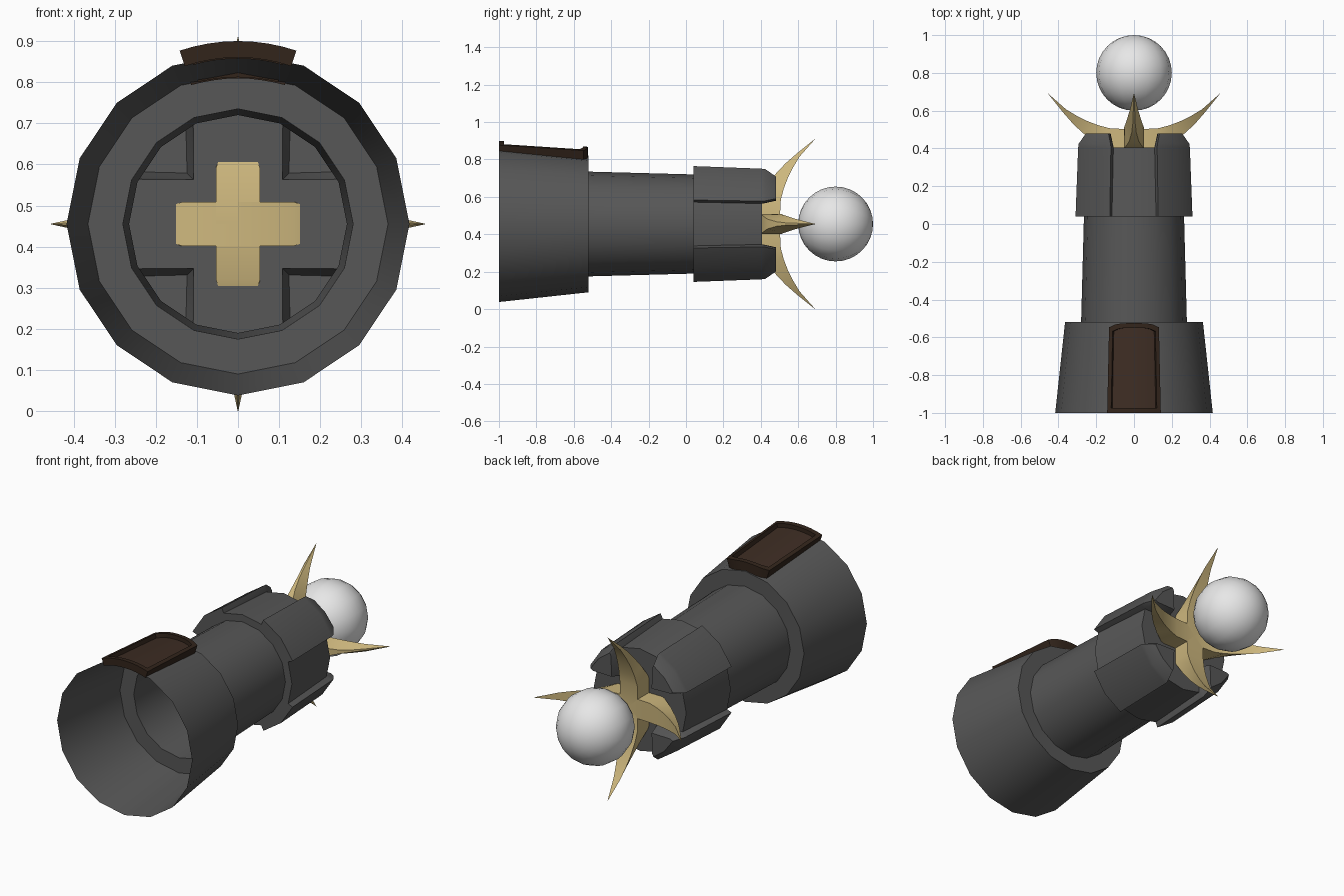
import bpy, bmesh, math

if "Cube" in bpy.data.objects:
    bpy.data.objects.remove(bpy.data.objects["Cube"])

CZ = 0.455  # height of the tower's lying axis


def material(name, rgb):
    m = bpy.data.materials.new(name)
    m.diffuse_color = (*rgb, 1)
    m.use_nodes = True
    m.node_tree.nodes["Principled BSDF"].inputs["Base Color"].default_value = m.diffuse_color
    return m


STONE = material("dark stone", (0.095, 0.095, 0.095))
GOLD = material("pale gold", (0.62, 0.48, 0.21))
WHITE = material("white orb", (0.8, 0.8, 0.8))
WOOD = material("brown wood", (0.047, 0.026, 0.017))
FRAME = material("dark wood", (0.032, 0.018, 0.011))


def finish(name, bm, mat, angle=30):
    bmesh.ops.remove_doubles(bm, verts=bm.verts, dist=1e-5)
    bmesh.ops.recalc_face_normals(bm, faces=bm.faces)
    me = bpy.data.meshes.new(name)
    bm.to_mesh(me)
    bm.free()
    ob = bpy.data.objects.new(name, me)
    bpy.context.collection.objects.link(ob)
    me.materials.append(mat)
    bpy.ops.object.select_all(action='DESELECT')
    ob.select_set(True)
    bpy.context.view_layer.objects.active = ob
    bpy.ops.object.shade_smooth_by_angle(angle=math.radians(angle))
    return ob


def polar(r, deg, y):
    a = math.radians(deg)
    return (r * math.cos(a), y, CZ + r * math.sin(a))


def bridge(bm, rings, closed=True):
    """Skin a list of equally long point rings with quads."""
    vs = [[bm.verts.new(p) for p in ring] for ring in rings]
    n = len(vs[0])
    for a, b in zip(vs, vs[1:]):
        for i in range(n if closed else n - 1):
            j = (i + 1) % n
            bm.faces.new((a[i], a[j], b[j], b[i]))
    return vs


# Tower base and shaft: open 16-sided shell
bm = bmesh.new()
profile = [(0.417, -1), (0.365, -0.52), (0.28, -0.52), (0.265, 0.04)]
bridge(bm, [[polar(r, i * 22.5, y) for i in range(16)] for r, y in profile])
finish("tower_shaft", bm, STONE)

# Crown: recessed drum with four corner blocks and a cross-shaped channel
bm = bmesh.new()


def crown_ring(rr, rm, y):
    pts = []
    for q in (0, 90, 180, 270):
        for r, a in ((rr, 0), (rr, 22.5), (rm, 22.5), (rm, 45), (rm, 67.5), (rr, 67.5)):
            pts.append(polar(r, q + a, y))
    return pts


FLOOR, TOP = 0.405, 0.48
bridge(bm, [crown_ring(0.265, 0.265, 0.04), crown_ring(0.305, 0.335, 0.04),
            crown_ring(0.285, 0.32, FLOOR)])


def block_ring(q, c, rr, ra, rm, ma, y):
    pts = [polar(c * math.sqrt(2), q + 45, y)]
    for r, a in ((rr, ra), (rm, ma), (rm, 45), (rm, 90 - ma), (rr, 90 - ra)):
        pts.append(polar(r, q + a, y))
    return pts


floor = []
for q in (0, 90, 180, 270):
    rings = bridge(bm, [block_ring(q, 0.108, 0.285, 22.5, 0.32, 22.5, FLOOR),
                        block_ring(q, 0.112, 0.284, 23.5, 0.318, 23, 0.425),
                        block_ring(q, 0.124, 0.27, 28, 0.288, 28, TOP)])
    bm.faces.new(rings[-1])
    floor += [polar(0.285, q, FLOOR), polar(0.285, q + 22.5, FLOOR),
              polar(0.108 * math.sqrt(2), q + 45, FLOOR), polar(0.285, q + 67.5, FLOOR)]
bm.faces.new([bm.verts.new(p) for p in floor])
finish("crown", bm, STONE)

# Four curved prongs: (low d, low y, high d, high y, half width, low width factor)
prong = [(0, 0.397, 0, 0.50, 0.054, 1), (0.135, 0.397, 0.13, 0.507, 0.054, 1),
         (0.21, 0.435, 0.19, 0.523, 0.048, 0.55), (0.275, 0.485, 0.25, 0.546, 0.040, 0.3),
         (0.325, 0.533, 0.305, 0.574, 0.031, 0.2), (0.375, 0.59, 0.36, 0.607, 0.021, 0.2),
         (0.455, 0.69, 0.454, 0.69, 0.001, 0.5)]
bm = bmesh.new()
for k in range(4):
    c, s = round(math.cos(k * math.pi / 2)), round(math.sin(k * math.pi / 2))

    def place(d, w, y):
        return (d * c - w * s, y, CZ + d * s + w * c)
    rings = bridge(bm, [[place(ld, -w * f, ly), place(ld, w * f, ly),
                         place(hd, w, hy), place(hd, -w, hy)]
                        for ld, ly, hd, hy, w, f in prong])
    bm.faces.new(rings[-1])
finish("prongs", bm, GOLD)

# Orb floating between the prongs
bpy.ops.mesh.primitive_uv_sphere_add(segments=16, ring_count=16, radius=0.2,
                                     location=(0, 0.8, CZ), rotation=(math.pi / 2, 0, 0))
orb = bpy.context.object
orb.name = "orb"
orb.data.materials.append(WHITE)
bpy.ops.object.shade_smooth()

# Door: curved panel and raised frame on the upper side of the base
N = 8


def lerp(a, b, y):
    return a + (b - a) * (y + 1) / 0.47


def door_edge(phi, y0, y1, drop, top):
    """Points across the door at its threshold or along its arched top."""
    ts = [2 * i / N - 1 for i in range(N + 1)]
    return [(phi * t, y1 - drop * t ** 4 if top else y0) for t in ts]


def lift(pts, ra, rb):
    return [polar(lerp(ra, rb, y), 90 - p, y) for p, y in pts]


def loop(phi, y0, y1, drop):
    return door_edge(phi, y0, y1, drop, False) + door_edge(phi, y0, y1, drop, True)[::-1]


outer, inner = loop(18.6, -1.0, -0.525, 0.022), loop(15.8, -0.973, -0.55, 0.018)
bm = bmesh.new()
bridge(bm, [lift(outer, 0.405, 0.355), lift(outer, 0.445, 0.413),
            lift(inner, 0.445, 0.413), lift(inner, 0.405, 0.355)])
finish("door_frame", bm, FRAME)

bm = bmesh.new()
bridge(bm, [lift(door_edge(16, -0.975, -0.548, 0.018, False), 0.423, 0.39),
            lift(door_edge(16, -0.975, -0.548, 0.018, True), 0.423, 0.39)], closed=False)
door = finish("door_panel", bm, WOOD)
if door.data.polygons[0].normal.z < 0:
    door.data.flip_normals()
